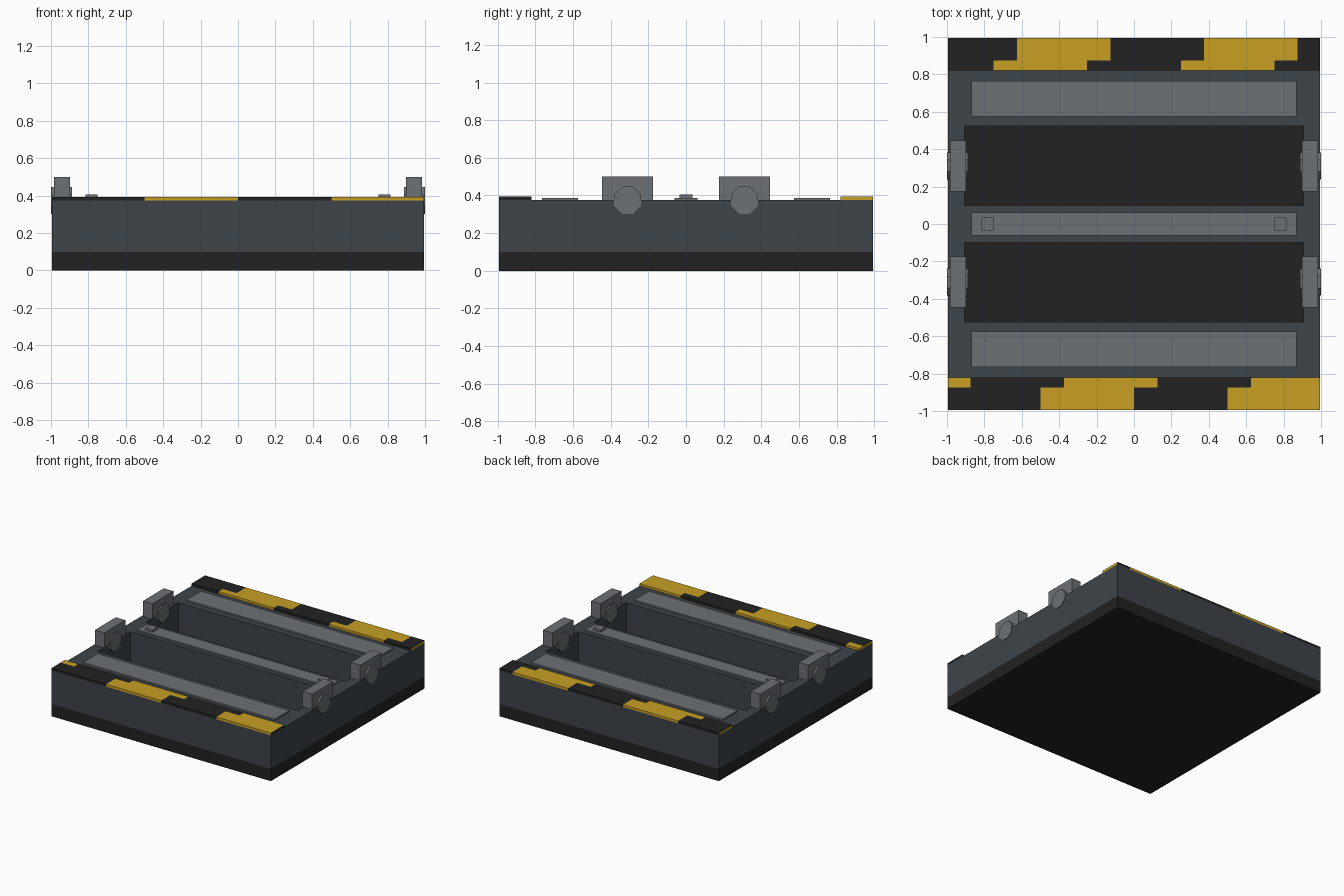
import bpy, bmesh
from math import floor, pi
from mathutils import Matrix

if "Cube" in bpy.data.objects:
    bpy.data.objects.remove(bpy.data.objects["Cube"], do_unlink=True)


def material(name, r, g, b):
    m = bpy.data.materials.new(name)
    m.use_nodes = True
    m.diffuse_color = (r, g, b, 1)
    m.node_tree.nodes["Principled BSDF"].inputs["Base Color"].default_value = (r, g, b, 1)
    return m


slate = material("slate_paint", 0.048, 0.058, 0.068)
black = material("black", 0.016, 0.016, 0.016)
metal = material("grey_metal", 0.15, 0.165, 0.175)
yellow = material("hazard_yellow", 0.58, 0.35, 0.017)


def finish(bm, name, *mats):
    bmesh.ops.recalc_face_normals(bm, faces=bm.faces)
    mesh = bpy.data.meshes.new(name)
    bm.to_mesh(mesh)
    bm.free()
    for m in mats:
        mesh.materials.append(m)
    obj = bpy.data.objects.new(name, mesh)
    bpy.context.collection.objects.link(obj)
    return obj


def slab(name, xs, ys, z0, z1, *mats, hole=lambda x, y: False):
    """Slab over a grid of x and y lines, leaving out cells where hole() is true."""
    bm = bmesh.new()
    for xa, xb in zip(xs, xs[1:]):
        for ya, yb in zip(ys, ys[1:]):
            if not hole((xa + xb) / 2, (ya + yb) / 2):
                bm.faces.new([bm.verts.new((x, y, z0))
                              for x, y in ((xa, ya), (xb, ya), (xb, yb), (xa, yb))])
    bmesh.ops.remove_doubles(bm, verts=bm.verts, dist=0.0001)
    ext = bmesh.ops.extrude_face_region(bm, geom=bm.faces[:], use_keep_orig=True)
    top = [v for v in ext["geom"] if isinstance(v, bmesh.types.BMVert)]
    bmesh.ops.translate(bm, verts=top, vec=(0, 0, z1 - z0))
    return finish(bm, name, *mats)


def box(name, cx, cy, sx, sy, z0, z1, mat):
    return slab(name, [cx - sx, cx + sx], [cy - sy, cy + sy], z0, z1, mat)


EDGE, DECK = 0.995, 0.375

# Base and body with two open bays
box("base", 0, 0, EDGE, EDGE, 0, 0.1, black)
slab("body", [-EDGE, -0.907, 0.907, EDGE], [-EDGE, -0.523, -0.098, 0.098, 0.523, EDGE],
     0.1, DECK, slate, hole=lambda x, y: abs(x) < 0.9 and 0.098 < abs(y) < 0.523)

# Deck plates, middle rail and its end pads
box("middle_rail", 0, 0, 0.87, 0.062, DECK, 0.386, metal)
for side, label in ((-1, "front"), (1, "back")):
    box(label + "_deck_plate", 0, side * 0.67, 0.87, 0.095, DECK, 0.387, metal)
for side, label in ((-1, "right"), (1, "left")):
    box(label + "_rail_pad", side * 0.783, 0, 0.032, 0.035, 0.386, 0.405, metal)


# Hazard strips with stepped diagonal stripes
def is_yellow(face):
    n, c = face.normal, face.center
    if abs(n.x) > 0.9:
        return n.x < 0 or c.y > 0
    p = c - n * 0.005
    return (floor(p.x * 8) - floor(p.y * 8)) % 8 >= 4


columns = [-EDGE] + [k / 8 for k in range(-7, 8)] + [EDGE]
for label, rows in (("front", [-EDGE, -0.875, -0.82]), ("back", [0.82, 0.875, EDGE])):
    strip = slab(label + "_hazard_strip", columns, rows, DECK, 0.394, black, yellow)
    for face in strip.data.polygons:
        face.material_index = int(is_yellow(face))

# Bearing blocks with eight-sided axle ends
for sx, xl in ((-1, "right"), (1, "left")):
    for sy, yl in ((-1, "front"), (1, "back")):
        name = yl + "_" + xl
        box(name + "_bearing_block", sx * 0.942, sy * 0.311, 0.043, 0.136, DECK, 0.5, metal)
        bm = bmesh.new()
        bmesh.ops.create_cone(bm, cap_ends=True, segments=8, radius1=0.078,
                              radius2=0.078, depth=0.112,
                              matrix=Matrix.Translation((sx * 0.944, sy * 0.311, DECK))
                              @ Matrix.Rotation(pi / 2, 4, "Y")
                              @ Matrix.Rotation(pi / 8, 4, "Z"))
        finish(bm, name + "_axle_end", metal)
